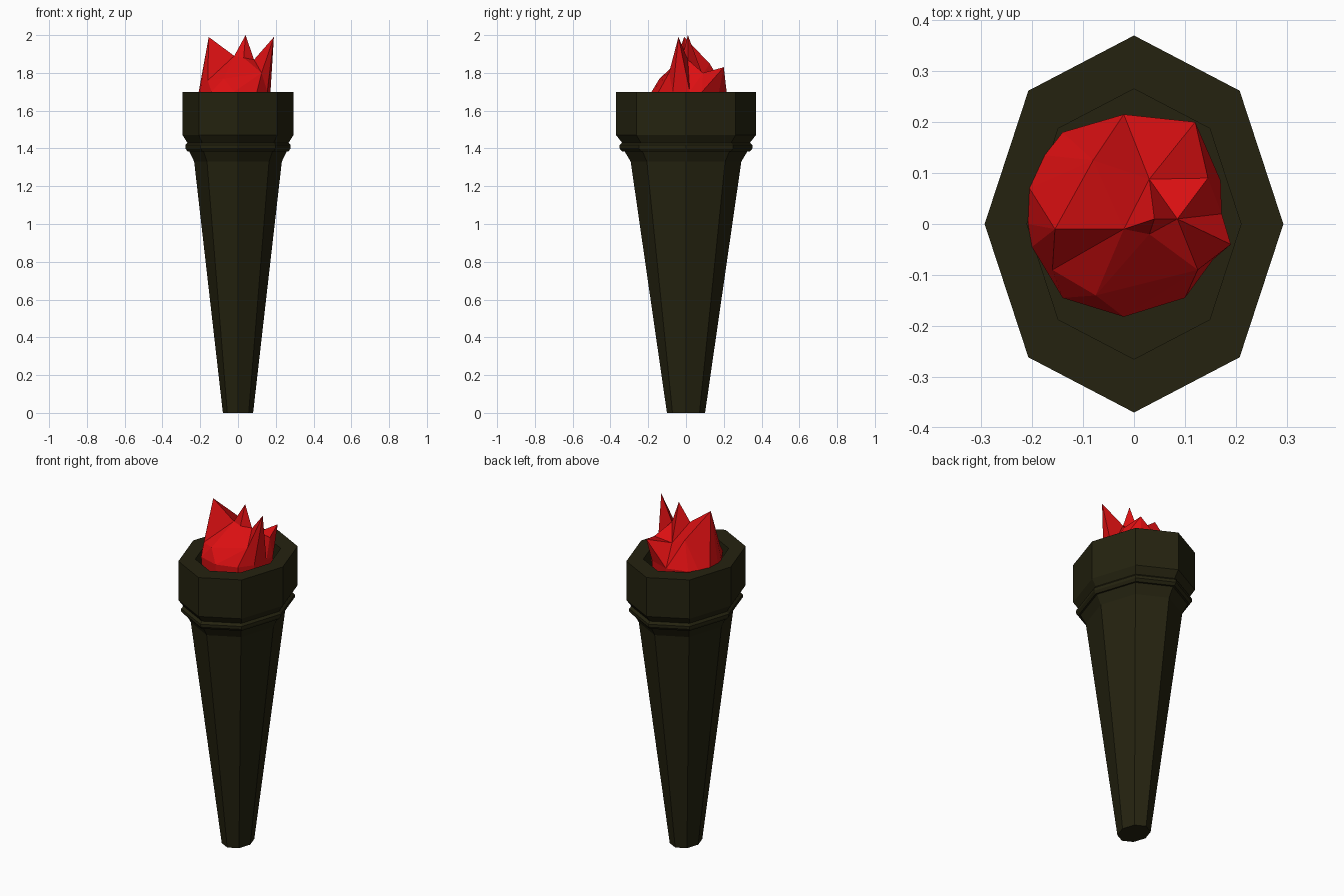
import bpy, bmesh, math
from mathutils import Vector
from mathutils.geometry import delaunay_2d_cdt

if "Cube" in bpy.data.objects:
    bpy.data.objects.remove(bpy.data.objects["Cube"])


def material(name, rgb):
    m = bpy.data.materials.new(name)
    m.diffuse_color = (*rgb, 1.0)
    m.use_nodes = True
    m.node_tree.nodes["Principled BSDF"].inputs["Base Color"].default_value = m.diffuse_color
    return m


DARK = material("dark olive", (0.018, 0.0165, 0.005))
RED = material("flame red", (0.72, 0.005, 0.006))
STRETCH = 1.262  # the octagon is deeper than it is wide


def finish(name, bm, mat):
    bmesh.ops.recalc_face_normals(bm, faces=bm.faces)
    me = bpy.data.meshes.new(name)
    bm.to_mesh(me)
    bm.free()
    me.materials.append(mat)
    ob = bpy.data.objects.new(name, me)
    bpy.context.collection.objects.link(ob)
    return ob


def octagon_lathe(name, profile, mat, closed=False):
    """Sweep (radius, height) points around eight sides."""
    bm = bmesh.new()
    rings = []
    for r, z in profile:
        rings.append([bm.verts.new((r * math.cos(k * math.pi / 4),
                                    STRETCH * r * math.sin(k * math.pi / 4), z))
                      for k in range(8)])
    pairs = list(zip(rings, rings[1:]))
    if closed:
        pairs.append((rings[-1], rings[0]))
    else:
        bm.faces.new(rings[0])
        bm.faces.new(rings[-1])
    for a, b in pairs:
        for k in range(8):
            j = (k + 1) % 8
            bm.faces.new((a[k], a[j], b[j], b[k]))
    return finish(name, bm, mat)


# Tapered handle flowing into the hollow cup
octagon_lathe("handle_and_cup", [
    (0.08, 0.0), (0.232, 1.33), (0.258, 1.385), (0.268, 1.43), (0.293, 1.47),
    (0.293, 1.70), (0.21, 1.70), (0.21, 1.50)], DARK)

# Thin rounded collar below the cup
octagon_lathe("collar_ring", [
    (0.245, 1.385), (0.268, 1.385), (0.279, 1.40), (0.279, 1.417),
    (0.268, 1.43), (0.245, 1.43)], DARK, closed=True)

# Flame: outline at the rim, plus peaks and valleys inside it
outline = [(-0.02, 0.215), (-0.14, 0.18), (-0.175, 0.135), (-0.205, 0.07),
           (-0.208, 0.0), (-0.20, -0.045), (-0.14, -0.145), (-0.02, -0.182),
           (0.10, -0.145), (0.155, -0.07), (0.172, 0.02), (0.17, 0.085),
           (0.10, 0.175)]
crown = [(-0.155, -0.01, 1.99), (0.04, 0.01, 2.0), (0.19, -0.04, 1.99),
         (0.12, 0.20, 1.83), (-0.08, 0.125, 1.85), (0.03, 0.088, 1.79),
         (-0.02, -0.01, 1.89), (0.03, -0.02, 1.88), (0.085, 0.01, 1.87),
         (-0.16, -0.09, 1.76), (-0.075, -0.14, 1.77), (0.125, -0.09, 1.80),
         (0.145, 0.09, 1.80)]
n = len(outline)
centre = Vector((-0.01, 0.01))
# Triangulate with the crown pulled inwards, so spikes may lean over the edge
flat = [Vector(p) for p in outline]
flat += [centre + 0.78 * (Vector(p[:2]) - centre) for p in crown]
rim_edges = [(i, (i + 1) % n) for i in range(n)]
_, _, tris, origin, _, _ = delaunay_2d_cdt(flat, rim_edges, [], 1, 1e-6)

bm = bmesh.new()
top = [bm.verts.new((x, y, 1.70)) for x, y in outline]
top += [bm.verts.new(p) for p in crown]
low = [bm.verts.new((x * 0.92, y * 0.92, 1.50)) for x, y in outline]
for t in tris:
    bm.faces.new([top[origin[i][0]] for i in t])
for i, j in rim_edges:
    bm.faces.new((top[i], top[j], low[j], low[i]))
bm.faces.new(low)
finish("flame", bm, RED)
